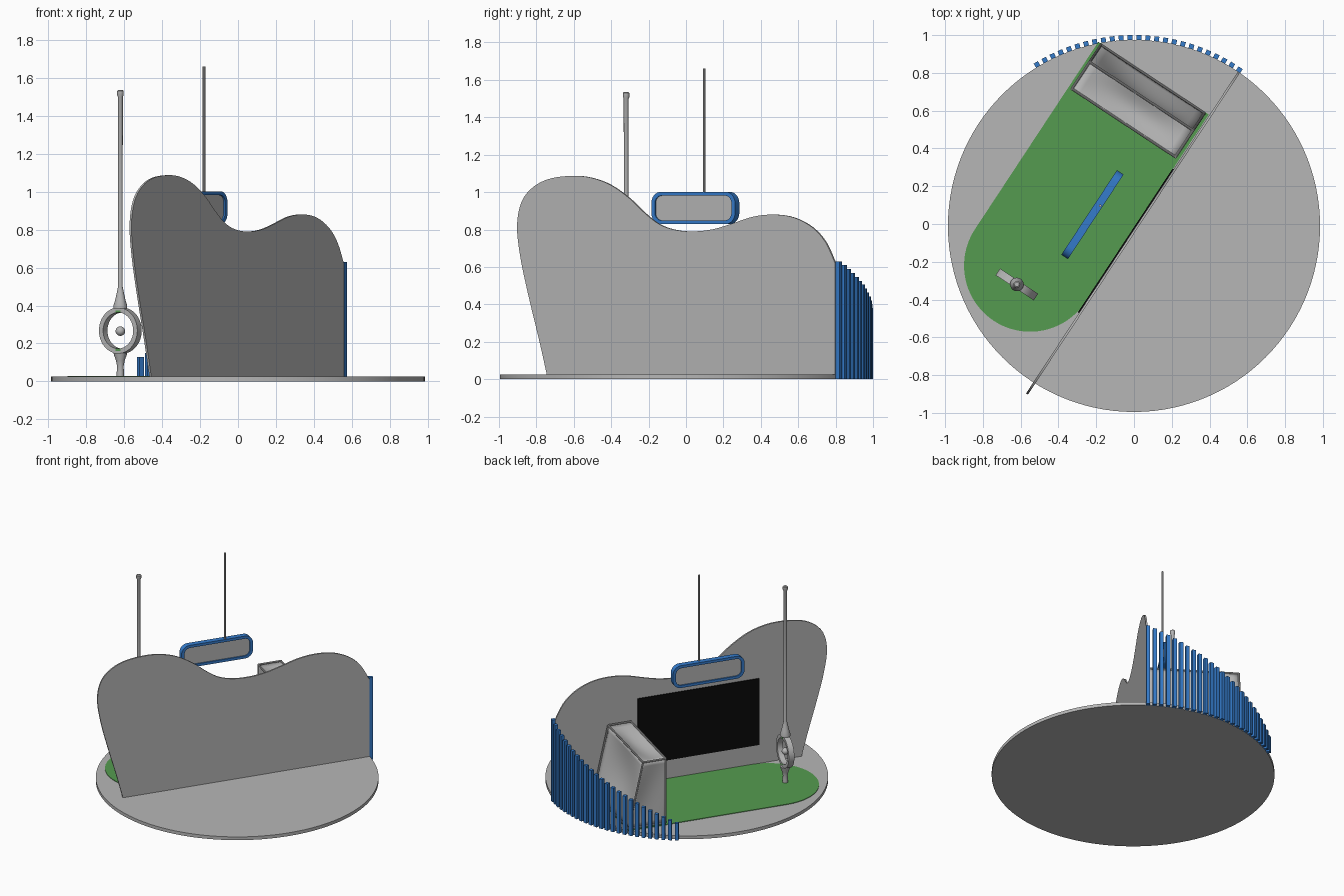
import bpy, bmesh, math
from mathutils import Matrix, Vector

if "Cube" in bpy.data.objects:
    bpy.data.objects.remove(bpy.data.objects["Cube"])

def material(name, rgb):
    m = bpy.data.materials.new(name)
    m.diffuse_color = (*rgb, 1)
    m.use_nodes = True
    m.node_tree.nodes["Principled BSDF"].inputs["Base Color"].default_value = m.diffuse_color
    return m

GREY = material("light grey", (0.47, 0.47, 0.47))
BLUE = material("blue", (0.035, 0.2, 0.6))
GREEN = material("turf green", (0.09, 0.33, 0.08))
BLACK = material("screen black", (0.003, 0.003, 0.003))

# Local frame: x runs along the wall, y points from the wall to the pitch
F = Matrix.Translation((0, -0.04, 0)) @ Matrix.Rotation(math.atan2(0.835, 0.55), 4, 'Z')
UP = Matrix.Rotation(math.pi / 2, 4, 'X')   # stands a flat outline upright

def finish(name, bm, mat, M=Matrix(), smooth=False):
    bmesh.ops.recalc_face_normals(bm, faces=bm.faces)
    me = bpy.data.meshes.new(name)
    bm.to_mesh(me)
    bm.free()
    me.transform(M)
    me.materials.append(mat)
    ob = bpy.data.objects.new(name, me)
    bpy.context.collection.objects.link(ob)
    if smooth:
        bpy.ops.object.select_all(action='DESELECT')
        ob.select_set(True)
        bpy.context.view_layer.objects.active = ob
        bpy.ops.object.shade_smooth_by_angle(angle=math.radians(35))
    return ob

def prism(name, pts, z0, z1, mat, M=Matrix(), hole=None):
    bm = bmesh.new()
    def loop(p, z):
        return [bm.verts.new((a, b, z)) for a, b in p]
    def bridge(a, b):
        for i in range(len(a)):
            j = (i + 1) % len(a)
            bm.faces.new((a[i], a[j], b[j], b[i]))
    lo, hi = loop(pts, z0), loop(pts, z1)
    bridge(lo, hi)
    if hole:
        hl, hh = loop(hole, z0), loop(hole, z1)
        bridge(hl, hh); bridge(lo, hl); bridge(hi, hh)
    else:
        bm.faces.new(lo); bm.faces.new(hi)
    return finish(name, bm, mat, M, True)

def arc(cx, cy, r, a0, a1, n):
    return [(cx + r * math.cos(math.radians(a0 + (a1 - a0) * i / n)),
             cy + r * math.sin(math.radians(a0 + (a1 - a0) * i / n))) for i in range(n + 1)]

def box(name, c, s, mat, M=Matrix()):
    bm = bmesh.new()
    bmesh.ops.create_cube(bm, size=1)
    return finish(name, bm, mat, M @ Matrix.Translation(c) @ Matrix.Diagonal((*s, 1)))

def lathe(name, prof, mat, M, n=24):
    bm = bmesh.new()
    rings = [[bm.verts.new((r * math.cos(2 * math.pi * i / n), r * math.sin(2 * math.pi * i / n), z))
              for i in range(n)] for r, z in prof]
    for a, b in zip(rings, rings[1:]):
        for i in range(n):
            j = (i + 1) % n
            bm.faces.new((a[i], a[j], b[j], b[i]))
    bm.faces.new(rings[0]); bm.faces.new(rings[-1])
    return finish(name, bm, mat, M, True)

def tube(name, a, b, r, mat, M):
    a, b = Vector(a), Vector(b)
    T = Matrix.Translation(a) @ (b - a).to_track_quat('Z', 'Y').to_matrix().to_4x4()
    return lathe(name, [(r, 0), (r, (b - a).length)], mat, M @ T, 10)

# Round base
prism("base_disc", arc(0, -0.01, 0.985, 0, 357, 119), 0, 0.025, GREY)

# Turf strip with a round end
prism("turf_strip", [(0.735, 0.01), (0.735, 0.71)] + arc(-0.453, 0.36, 0.35, 90, 270, 40),
      0.02, 0.029, GREEN, F)

# Wavy wall, smooth curve through the outline (points are view y, z)
key = [(-0.74, 0.02), (-0.78, 0.2), (-0.84, 0.45), (-0.882, 0.65), (-0.9, 0.82), (-0.875, 0.95),
       (-0.81, 1.03), (-0.72, 1.073), (-0.6, 1.087), (-0.5, 1.076), (-0.4, 1.038), (-0.3, 0.967),
       (-0.22, 0.89), (-0.14, 0.828), (-0.05, 0.797), (0.05, 0.79), (0.15, 0.802), (0.25, 0.832),
       (0.36, 0.868), (0.47, 0.88), (0.58, 0.864), (0.68, 0.81), (0.75, 0.73), (0.8, 0.62)]
key = [Vector(((y + 0.04) / 0.835, z)) for y, z in key]
outline = []
for i in range(len(key) - 1):
    p0, p1, p2, p3 = key[max(i - 1, 0)], key[i], key[i + 1], key[min(i + 2, len(key) - 1)]
    for k in range(4):
        t = k / 4
        outline.append(tuple(0.5 * (2 * p1 + (p2 - p0) * t + (2 * p0 - 5 * p1 + 4 * p2 - p3) * t * t
                                    + (3 * p1 - p0 - 3 * p2 + p3) * t ** 3)))
outline += [tuple(key[-1]), (key[-1].x, 0.02)]
prism("wavy_wall", outline, -0.006, 0.006, GREY, F @ UP)

# Black screen on the pitch side of the wall
box("wall_screen", (-0.065, 0.009, 0.425), (0.91, 0.008, 0.51), BLACK, F)

# Fence of slats getting lower round the rim
N = 25
for i in range(N):
    t = i / (N - 1)
    a = math.radians(56 + 65 * t)
    h = 0.63 - 0.5 * t
    M = Matrix.Translation((0, -0.01, 0)) @ Matrix.Rotation(a, 4, 'Z')
    box(f"fence_slat_{i + 1}", (0.997, 0, h / 2), (0.026, 0.026, h), BLUE, M)

# Hanging sign: rounded blue frame, grey panel, thin pole
def rounded(hw, hh, r):
    p = []
    for sx, sy, a in ((1, 1, 0), (-1, 1, 90), (-1, -1, 180), (1, -1, 270)):
        p += arc(sx * (hw - r), sy * (hh - r), r, a, a + 90, 8)
    return p
S = F @ Matrix.Translation((-0.046, 0.233, 0.915)) @ UP
prism("sign_frame", rounded(0.268, 0.086, 0.06), -0.021, 0.021, BLUE, S, rounded(0.245, 0.066, 0.04))
prism("sign_panel", rounded(0.247, 0.068, 0.042), -0.012, 0.012, GREY, S)
tube("sign_pole", (0.016, 0.225, 0.99), (0.016, 0.225, 1.66), 0.007, GREY, F)

# Goal: frame bars on both sides and across
U0, U1, U2, V0, V1, ZT, ZB = 0.45, 0.62, 0.728, 0.033, 0.69, 0.525, 0.033
for side, v in (("right", V0), ("left", V1)):
    path = [(U0, v, ZB), (U0, v, ZT), (U1, v, ZT), (U2, v, ZB), (U0, v, ZB)]
    for part, a, b in zip(("post", "top_bar", "back_bar", "foot_bar"), path, path[1:]):
        tube(f"goal_{part}_{side}", a, b, 0.007, GREY, F)
for part, u, z in (("crossbar", U0, ZT), ("rear_crossbar", U1, ZT), ("rear_foot", U2, ZB)):
    tube(f"goal_{part}", (u, V0, z), (u, V1, z), 0.007, GREY, F)

# Goal net: sagging sheets between the bars
def sheet(name, c, sag, n=14):
    bm = bmesh.new()
    c, sag = [Vector(p) for p in c], Vector(sag)
    g = []
    for i in range(n + 1):
        s = i / n
        row = []
        for j in range(n + 1):
            t = j / n
            p = c[0].lerp(c[1], s).lerp(c[3].lerp(c[2], s), t)
            row.append(bm.verts.new(p + sag * math.sin(math.pi * s) * math.sin(math.pi * t)))
        g.append(row)
    for i in range(n):
        for j in range(n):
            bm.faces.new((g[i][j], g[i + 1][j], g[i + 1][j + 1], g[i][j + 1]))
    ob = finish(name, bm, GREY, F, True)
    ob.modifiers.new("thickness", 'SOLIDIFY').thickness = 0.003
sheet("net_top", [(U0, V0, ZT), (U0, V1, ZT), (U1, V1, ZT), (U1, V0, ZT)], (0, 0, -0.03))
sheet("net_back", [(U1, V0, ZT), (U1, V1, ZT), (U2, V1, ZB), (U2, V0, ZB)], (-0.04, 0, -0.01))
for side, v, d in (("right", V0, 0.015), ("left", V1, -0.015)):
    sheet("net_" + side, [(U0, v, ZB), (U0, v, ZT), (U1, v, ZT), (U2, v, ZB)], (0, d, 0))

# Tall pole with a ring and ball near the ground
P = Matrix.Translation((-0.62, -0.32, 0))
lathe("pole_foot", [(0.019, 0.02), (0.019, 0.05), (0.017, 0.08), (0.023, 0.11), (0.034, 0.14),
                    (0.036, 0.15)], GREY, P)
lathe("tall_pole", [(0.036, 0.385), (0.036, 0.4), (0.027, 0.43), (0.018, 0.47), (0.012, 0.5),
                    (0.013, 1.5), (0.018, 1.51), (0.018, 1.53), (0.012, 1.535)], GREY, P)
R = F.to_3x3().to_4x4()
RM = P @ R @ Matrix.Translation((0, 0, 0.268)) @ Matrix.Rotation(math.pi / 2, 4, 'Z') @ UP
prism("pole_ring", arc(0, 0, 0.121, 0, 354, 59), -0.021, 0.021, GREY, RM, arc(0, 0, 0.095, 0, 354, 59))
for label, z in (("top", 0.369), ("bottom", 0.167)):
    box("ring_mark_" + label, (0, 0, z), (0.045, 0.03, 0.012), GREEN, P @ R)
bm = bmesh.new()
bmesh.ops.create_uvsphere(bm, u_segments=20, v_segments=12, radius=0.025)
finish("ring_ball", bm, GREY, P @ Matrix.Translation((0, 0, 0.265)), True)
